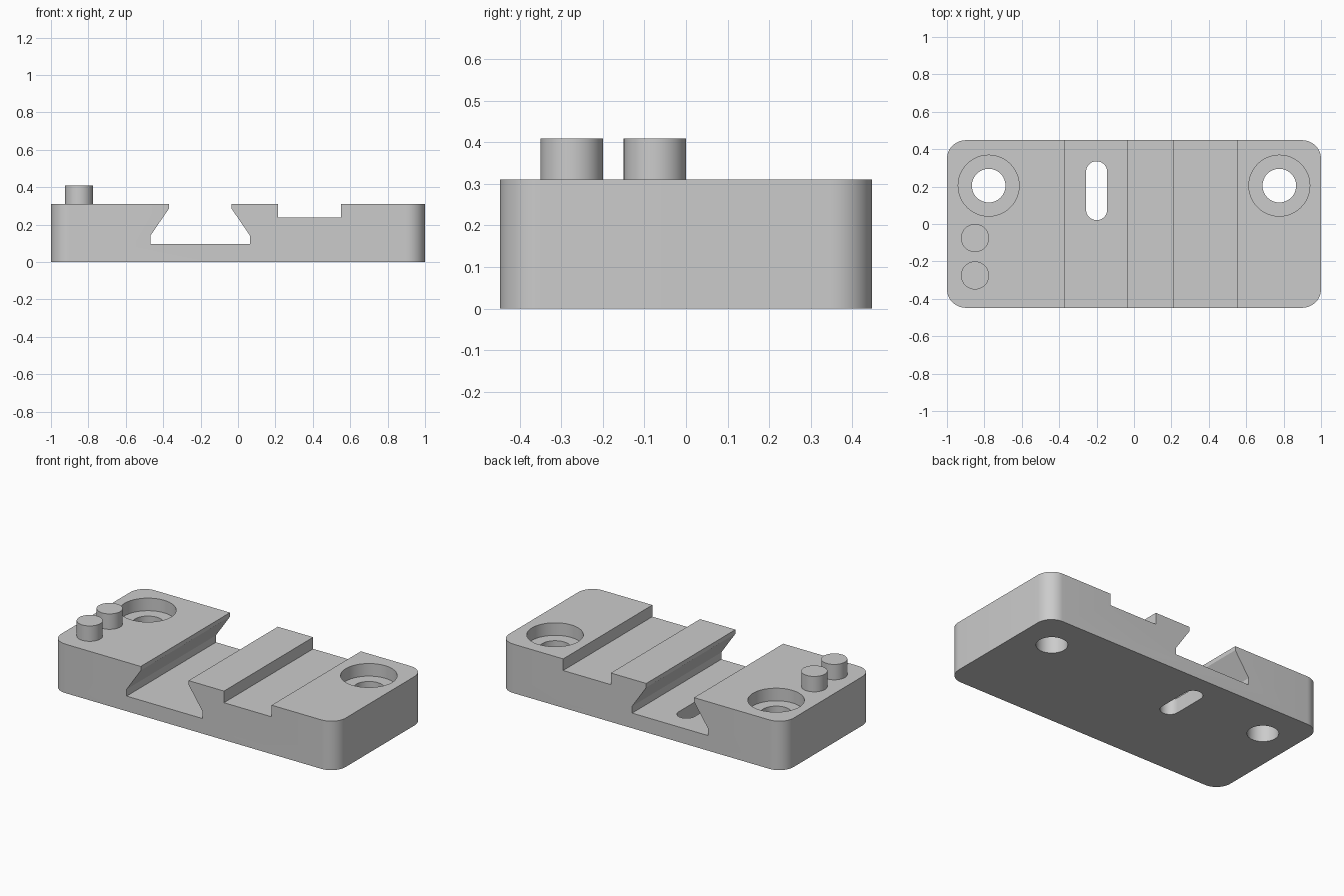
import bpy, bmesh
from math import pi, cos, sin, radians
from mathutils import Vector

cube = bpy.data.objects.get("Cube")
if cube:
    bpy.data.objects.remove(cube, do_unlink=True)

HALF_X, HALF_Y, TOP = 1.0, 0.448, 0.311
CORNER = 0.1
BORE_X, BORE_Y = 0.777, 0.205

grey = bpy.data.materials.new("machined grey")
grey.use_nodes = True
colour = (0.6, 0.6, 0.6, 1)
grey.diffuse_color = colour
grey.node_tree.nodes["Principled BSDF"].inputs["Base Color"].default_value = colour


def prism(name, outline, offset):
    """Extrude a closed outline of 3D points along an offset."""
    bm = bmesh.new()
    face = bm.faces.new([bm.verts.new(p) for p in outline])
    grown = bmesh.ops.extrude_face_region(bm, geom=[face])["geom"]
    moved = [v for v in grown if isinstance(v, bmesh.types.BMVert)]
    bmesh.ops.translate(bm, verts=moved, vec=Vector(offset))
    bmesh.ops.recalc_face_normals(bm, faces=bm.faces)
    mesh = bpy.data.meshes.new(name)
    bm.to_mesh(mesh)
    bm.free()
    mesh.materials.append(grey)
    obj = bpy.data.objects.new(name, mesh)
    bpy.context.collection.objects.link(obj)
    return obj


def rounded(name, x, y, hx, hy, r, z0, z1, steps=12):
    """Upright prism with a rounded rectangle, slot or circle as its plan."""
    pts = []
    for q, (sx, sy) in enumerate([(1, 1), (-1, 1), (-1, -1), (1, -1)]):
        for i in range(steps + 1):
            a = (q + i / steps) * pi / 2
            p = Vector((x + sx * (hx - r) + r * cos(a),
                        y + sy * (hy - r) + r * sin(a), z0))
            if not pts or (p - pts[-1]).length > 1e-5:
                pts.append(p)
    if (pts[0] - pts[-1]).length < 1e-5:
        pts.pop()
    return prism(name, pts, (0, 0, z1 - z0))


def cylinder(name, x, y, r, z0, z1):
    return rounded(name, x, y, r, r, r, z0, z1)


def channel(name, profile):
    """Cutter running front to back through the whole block."""
    return prism(name, [(x, -0.6, z) for x, z in profile], (0, 1.2, 0))


def cut(target, cutter):
    mod = target.modifiers.new("cut", "BOOLEAN")
    mod.operation, mod.solver, mod.object = "DIFFERENCE", "EXACT", cutter
    bpy.context.view_layer.objects.active = target
    bpy.ops.object.modifier_apply(modifier=mod.name)
    bpy.data.objects.remove(cutter, do_unlink=True)


# Block with rounded upright corners
block = rounded("base_block", 0, 0, HALF_X, HALF_Y, CORNER, 0, TOP)

# Dovetail channel, mirrored about its own centre line
mid = -0.202
side = [(0.168, 0.5), (0.168, 0.285), (0.267, 0.14), (0.267, 0.096)]
dovetail = [(mid + x, z) for x, z in side] + [(mid - x, z) for x, z in reversed(side)]
cut(block, channel("dovetail_cutter", dovetail))

# Shallow square channel
cut(block, channel("groove_cutter", [(0.215, 0.237), (0.55, 0.237), (0.55, 0.5), (0.215, 0.5)]))

# Counterbored screw holes
for s in (-1, 1):
    cut(block, cylinder("bore_cutter", s * BORE_X, BORE_Y, 0.163, TOP - 0.08, 0.5))
    cut(block, cylinder("hole_cutter", s * BORE_X, BORE_Y, 0.09, -0.2, 0.5))

# Slot through the dovetail floor
cut(block, rounded("slot_cutter", -0.2, 0.178, 0.056, 0.157, 0.055, -0.2, 0.2))

# Locating pins
pins = [cylinder(f"{n}_pin", -0.85, y, 0.075, TOP - 0.02, 0.409)
        for n, y in (("front", -0.275), ("rear", -0.075))]

# Smooth round walls, sharp edges
bpy.ops.object.select_all(action="DESELECT")
for obj in [block] + pins:
    obj.select_set(True)
bpy.context.view_layer.objects.active = block
bpy.ops.object.shade_smooth_by_angle(angle=radians(25))
